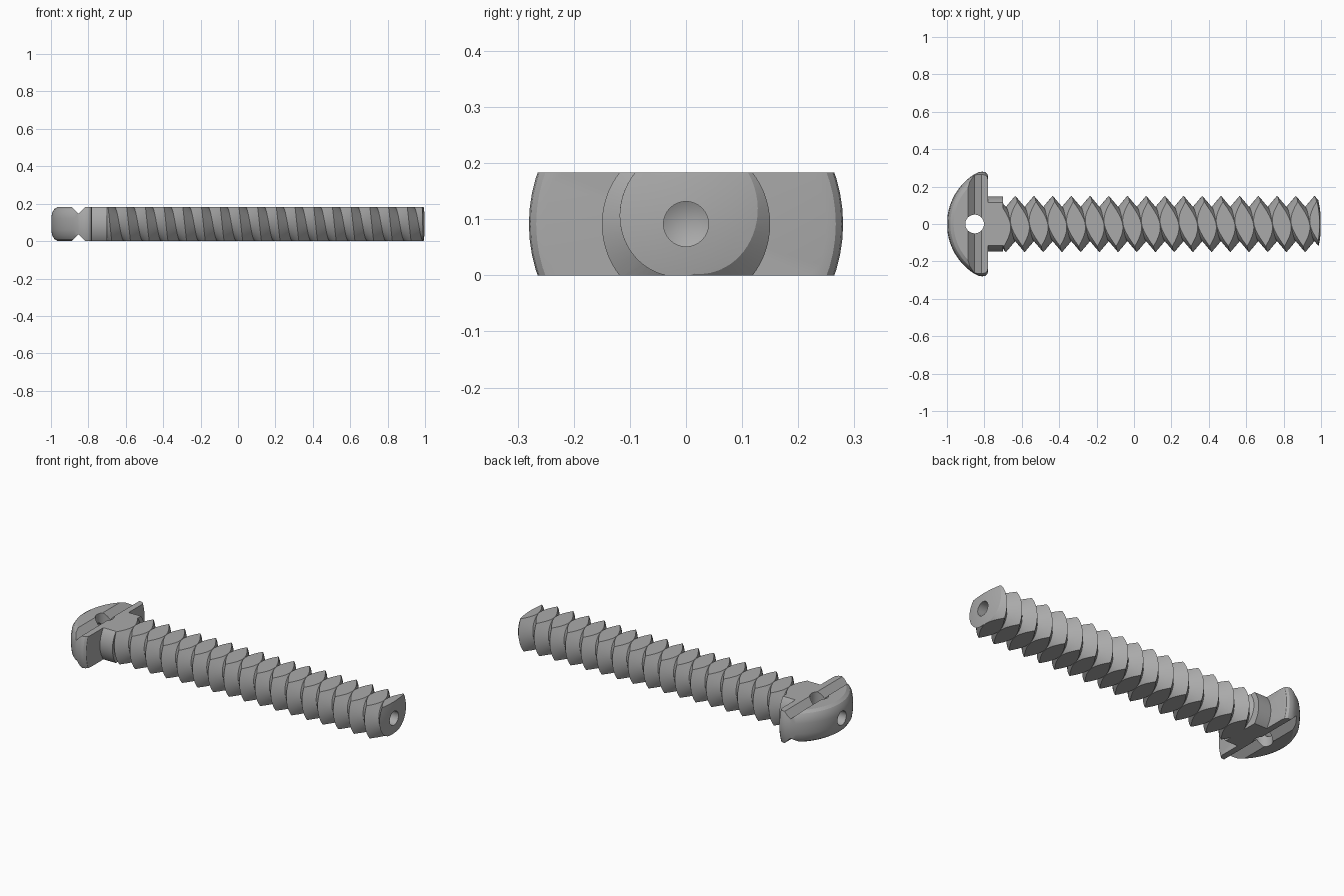
import bpy, bmesh, math
from mathutils import Vector

if "Cube" in bpy.data.objects:
    bpy.data.objects.remove(bpy.data.objects["Cube"], do_unlink=True)

AXIS = 0.0915        # height of the screw axis, half the flat-to-flat height
SEGMENTS = 64

steel = bpy.data.materials.new("grey_steel")
steel.use_nodes = True
steel.diffuse_color = (0.4, 0.4, 0.4, 1)
steel.node_tree.nodes["Principled BSDF"].inputs["Base Color"].default_value = steel.diffuse_color


def slice_off(bm, point, normal):
    """Remove everything beyond a plane and close the cut."""
    cut = bmesh.ops.bisect_plane(bm, geom=bm.verts[:] + bm.edges[:] + bm.faces[:], dist=1e-5,
                                 plane_co=point, plane_no=normal, clear_outer=True)
    edges = [g for g in cut["geom_cut"] if isinstance(g, bmesh.types.BMEdge)]
    bmesh.ops.holes_fill(bm, edges=edges, sides=0)


def flatten(bm):
    """Cut the two long flats."""
    slice_off(bm, (0, 0, 2 * AXIS), (0, 0, 1))
    slice_off(bm, (0, 0, 0), (0, 0, -1))


def lathe(profile):
    """Revolve (x, radius) points about the screw axis, closed at both ends."""
    bm = bmesh.new()
    points = [bm.verts.new((x, r, AXIS)) for x, r in profile]
    edges = [bm.edges.new(pair) for pair in zip(points, points[1:])]
    bmesh.ops.spin(bm, geom=points + edges, cent=(0, 0, AXIS), axis=(1, 0, 0),
                   angle=math.tau, steps=SEGMENTS)
    bmesh.ops.remove_doubles(bm, verts=bm.verts, dist=1e-5)
    return bm


def finish(bm, name):
    bmesh.ops.recalc_face_normals(bm, faces=bm.faces)
    mesh = bpy.data.meshes.new(name)
    bm.to_mesh(mesh)
    bm.free()
    mesh.materials.append(steel)
    obj = bpy.data.objects.new(name, mesh)
    bpy.context.collection.objects.link(obj)
    return obj


def combine(obj, cutter, operation):
    mod = obj.modifiers.new("cut", "BOOLEAN")
    mod.operation, mod.object, mod.solver = operation, cutter, "EXACT"
    bpy.context.view_layer.objects.active = obj
    bpy.ops.object.modifier_apply(modifier=mod.name)
    bpy.data.objects.remove(cutter, do_unlink=True)


def bore(obj, start, end, tip):
    """Drill along the screw axis, ending in a cone."""
    combine(obj, finish(lathe([(start, 0), (start, 0.04), (end, 0.04), (tip, 0)]), "bore_cutter"),
            "DIFFERENCE")


def cross_hole(obj):
    """Drill the head from flat to flat."""
    bm = bmesh.new()
    bmesh.ops.create_cone(bm, cap_ends=True, segments=40, radius1=0.05, radius2=0.05, depth=1)
    bmesh.ops.translate(bm, verts=bm.verts, vec=(SLOT, 0, AXIS))
    combine(obj, finish(bm, "hole_cutter"), "DIFFERENCE")


SLOT = -0.852        # V slot across the head
SLOT_HALF = 0.055    # half thickness left at the slot bottom


def cut_slot(bm, side):
    for up in (-1, 1):
        slice_off(bm, (SLOT, 0, AXIS + up * SLOT_HALF), Vector((side, 0, up)).normalized())


# Domed crown with a softened edge along the flats
bm = bmesh.new()
for dz, inset in ((0, 0), (0.03, 0), (0.06, 0), (0.08, 0.012), (AXIS, 0.03)):
    radius = math.sqrt(0.315 ** 2 - min(dz, 0.06) ** 2) - inset
    for side in (-1, 1):
        for i in range(49):
            a = math.pi * (0.5 + i / 48)
            bm.verts.new((-0.685 + radius * math.cos(a), radius * math.sin(a), AXIS + side * dz))
bmesh.ops.remove_doubles(bm, verts=bm.verts, dist=1e-5)
bmesh.ops.convex_hull(bm, input=bm.verts)
slice_off(bm, (SLOT, 0, 0), (1, 0, 0))
cut_slot(bm, 1)
crown = finish(bm, "head_crown")
cross_hole(crown)
bore(crown, -1.1, -0.84, -0.82)

# Rear flange of the head with a rounded rim
bm = lathe([(SLOT, 0), (SLOT, 0.267), (-0.83, 0.277), (-0.81, 0.28), (-0.795, 0.277),
            (-0.784, 0.267), (-0.78, 0.25), (-0.78, 0)])
flatten(bm)
cut_slot(bm, -1)
flange = finish(bm, "head_flange")
cross_hole(flange)

# Plain neck
bm = lathe([(-0.78, 0), (-0.78, 0.147), (-0.70, 0.147), (-0.70, 0)])
flatten(bm)
neck = finish(bm, "neck")

# Right-handed V thread as one helical strip
PITCH, CREST, ROOT, TURNS = 0.1, 0.15, 0.09, 21
bm = bmesh.new()


def helix(radius, start):
    return [bm.verts.new((start + PITCH * i / SEGMENTS,
                          radius * math.cos(math.tau * i / SEGMENTS),
                          AXIS + radius * math.sin(math.tau * i / SEGMENTS)))
            for i in range(SEGMENTS * TURNS + 1)]


crest = helix(CREST, -0.935)
root = helix(ROOT, -0.935 + PITCH / 2)
for i in range(SEGMENTS * TURNS):
    bm.faces.new((crest[i], crest[i + 1], root[i + 1], root[i]))
    j = i + SEGMENTS
    if j < SEGMENTS * TURNS:
        bm.faces.new((root[i], root[i + 1], crest[j + 1], crest[j]))
slice_off(bm, (-0.72, 0, 0), (-1, 0, 0))
slice_off(bm, (1.03, 0, 0), (1, 0, 0))
shank = finish(bm, "threaded_shank")

# Envelope gives the shank its flats and domed tip
tip_dome = [(1 - 0.9 * r * r, r) for r in (0.2, 0.15, 0.12, 0.09, 0.06, 0.03, 0)]
bm = lathe([(-0.70, 0), (-0.70, 0.2)] + tip_dome)
flatten(bm)
combine(shank, finish(bm, "shank_envelope"), "INTERSECT")
bore(shank, 1.1, 0.9, 0.88)

# Smooth round faces, keep machined edges crisp
for obj in (crown, flange, neck, shank):
    bpy.ops.object.select_all(action="DESELECT")
    obj.select_set(True)
    bpy.context.view_layer.objects.active = obj
    bpy.ops.object.shade_smooth_by_angle(angle=math.radians(25))
